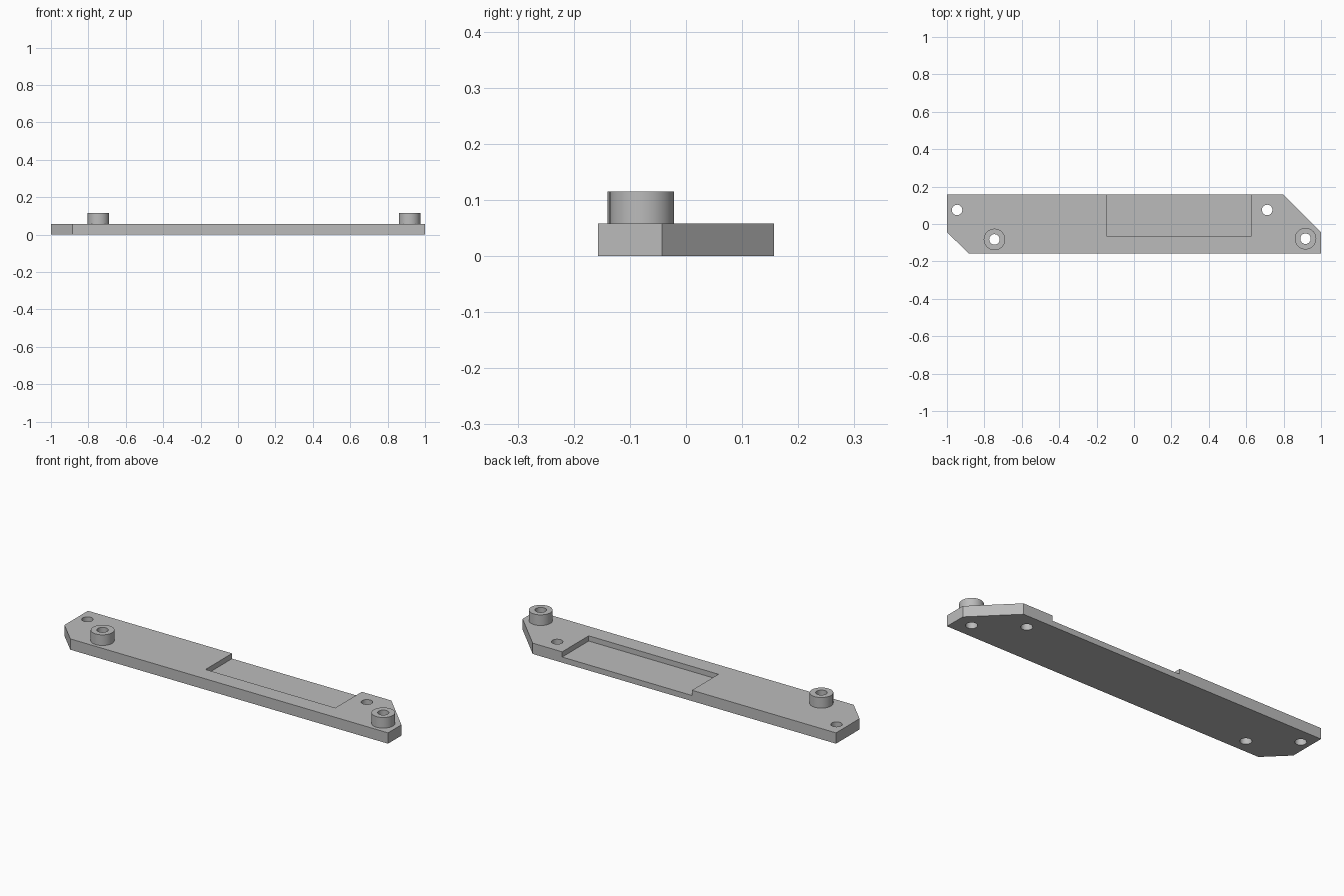
import bpy
import bmesh
from mathutils import Matrix

if "Cube" in bpy.data.objects:
    bpy.data.objects.remove(bpy.data.objects["Cube"], do_unlink=True)

THICK, BOSS_TOP, FLOOR = 0.058, 0.115, 0.03
HOLE_R, BOSS_R = 0.028, 0.0575
BOSSES = [(-0.746, -0.0825), (0.917, -0.0785)]
HOLES = [(-0.946, 0.075), (0.712, 0.075)]

grey = bpy.data.materials.new("plain grey")
grey.use_nodes = True
colour = (0.5, 0.5, 0.5, 1)
grey.diffuse_color = colour
grey.node_tree.nodes["Principled BSDF"].inputs["Base Color"].default_value = colour


def finish(name, bm):
    bmesh.ops.recalc_face_normals(bm, faces=bm.faces)
    mesh = bpy.data.meshes.new(name)
    bm.to_mesh(mesh)
    bm.free()
    mesh.materials.append(grey)
    obj = bpy.data.objects.new(name, mesh)
    bpy.context.collection.objects.link(obj)
    return obj


def prism(name, outline, z0, z1):
    bm = bmesh.new()
    face = bm.faces.new([bm.verts.new((x, y, z0)) for x, y in outline])
    side = bmesh.ops.extrude_face_region(bm, geom=[face])["geom"]
    verts = [v for v in side if isinstance(v, bmesh.types.BMVert)]
    bmesh.ops.translate(bm, verts=verts, vec=(0, 0, z1 - z0))
    return finish(name, bm)


def cylinder(name, centre, radius, z0, z1):
    bm = bmesh.new()
    bmesh.ops.create_cone(bm, cap_ends=True, segments=48, radius1=radius, radius2=radius,
                          depth=z1 - z0,
                          matrix=Matrix.Translation((*centre, (z0 + z1) / 2)))
    return finish(name, bm)


def boolean(target, tool, operation):
    bpy.ops.object.select_all(action="DESELECT")
    bpy.context.view_layer.objects.active = target
    target.select_set(True)
    mod = target.modifiers.new(tool.name, "BOOLEAN")
    mod.operation, mod.solver, mod.object = operation, "EXACT", tool
    bpy.ops.object.modifier_apply(modifier=mod.name)
    bpy.data.objects.remove(tool, do_unlink=True)


# Plate with two clipped corners
plate = prism("mounting_plate", [(-0.885, -0.157), (1, -0.157), (1, -0.043),
                                 (0.8, 0.157), (-1, 0.157), (-1, -0.043)], 0, THICK)

# Shallow pocket open at the back edge
pocket = prism("pocket_cutter", [(-0.145, -0.068), (0.625, -0.068),
                                 (0.625, 0.3), (-0.145, 0.3)], FLOOR, 0.2)
boolean(plate, pocket, "DIFFERENCE")

# Raised bosses, then through holes
for centre in BOSSES:
    boolean(plate, cylinder("boss", centre, BOSS_R, FLOOR, BOSS_TOP), "UNION")
for centre in BOSSES + HOLES:
    boolean(plate, cylinder("hole_cutter", centre, HOLE_R, -0.1, 0.2), "DIFFERENCE")

bpy.ops.object.shade_smooth_by_angle()
